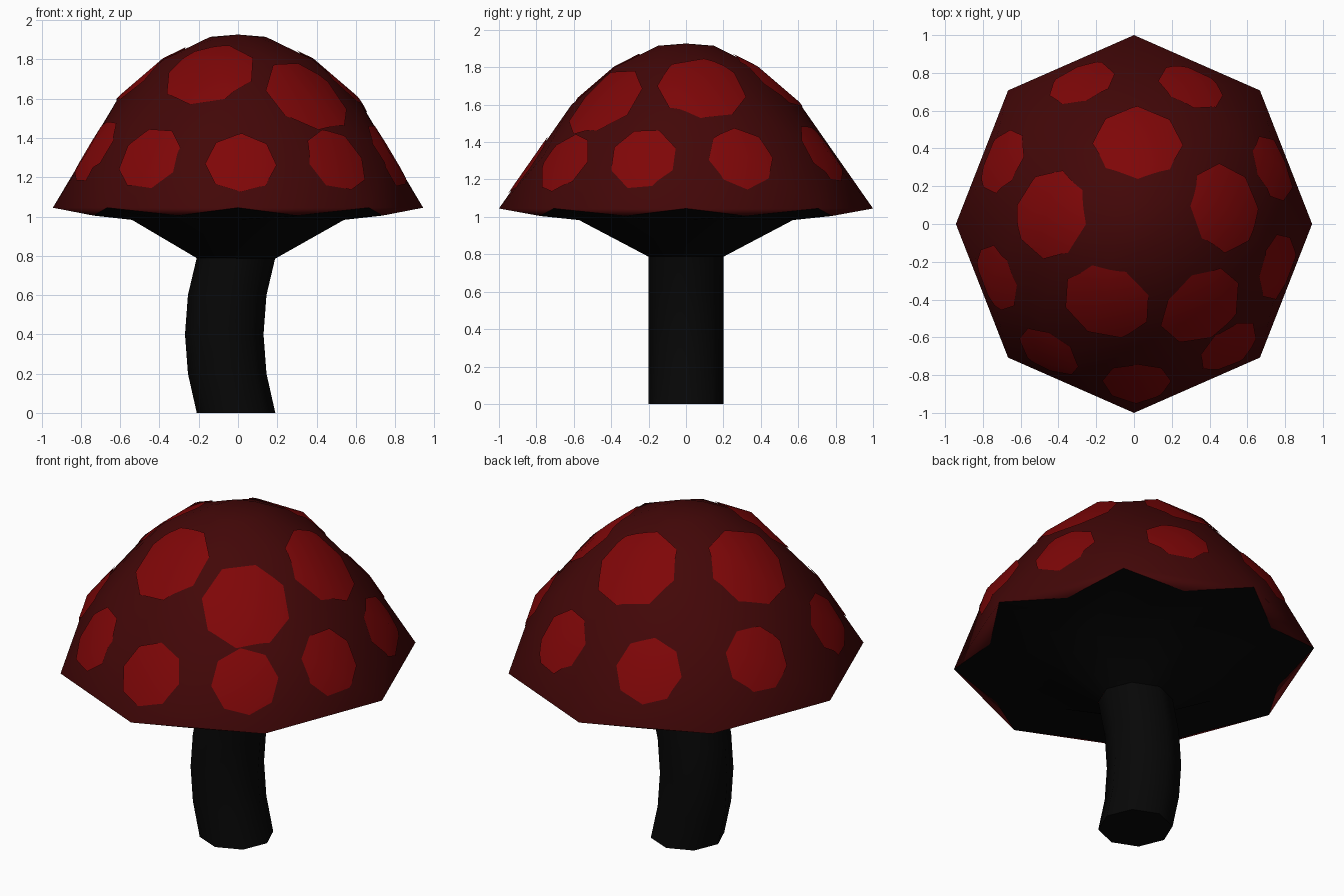
import bpy, bmesh, math, random
from mathutils import Vector
from mathutils.bvhtree import BVHTree
from mathutils.interpolate import poly_3d_calc

if "Cube" in bpy.data.objects:
    bpy.data.objects.remove(bpy.data.objects["Cube"])

random.seed(4)


def material(name, rgb):
    m = bpy.data.materials.new(name)
    m.diffuse_color = (*rgb, 1)
    m.use_nodes = True
    m.node_tree.nodes["Principled BSDF"].inputs["Base Color"].default_value = m.diffuse_color
    return m


DARK_RED = material("dark red", (0.055, 0.0021, 0.0023))
BRIGHT_RED = material("bright red", (0.212, 0.0019, 0.0023))
BLACK = material("black", (0.0021, 0.0021, 0.0021))


def add_object(name, verts, faces, mat):
    mesh = bpy.data.meshes.new(name)
    mesh.from_pydata(verts, [], faces)
    mesh.materials.append(mat)
    obj = bpy.data.objects.new(name, mesh)
    bpy.context.collection.objects.link(obj)
    return obj


def smooth(obj, degrees):
    bpy.ops.object.select_all(action='DESELECT')
    obj.select_set(True)
    bpy.context.view_layer.objects.active = obj
    bpy.ops.object.shade_smooth_by_angle(angle=math.radians(degrees))


def ring(rx, ry, z, cx=0.0, count=8, turn=0.0):
    """Regular ring of points; turn is in degrees."""
    angles = [math.tau * i / count + math.radians(turn) for i in range(count)]
    return [Vector((cx + rx * math.cos(a), ry * math.sin(a), z)) for a in angles]


def with_midpoints(pts, factor=1.0, z=None):
    """Octagon with a vertex added in each side, optionally pulled in and lowered."""
    out = []
    for i, p in enumerate(pts):
        m = (p + pts[(i + 1) % 8]) / 2
        m.x *= factor
        m.y *= factor
        if z is not None:
            m.z = z
        out += [p, m]
    return out


def skin(rings):
    """Join rings, lowest first, with quads facing outwards."""
    n = len(rings[0])
    verts = [v for r in rings for v in r]
    faces = [(k * n + i, k * n + (i + 1) % n, (k + 1) * n + (i + 1) % n, (k + 1) * n + i)
             for k in range(len(rings) - 1) for i in range(n)]
    return verts, faces


# Stem: bent octagonal tube
stem_path = [(0.0, -0.01), (0.2, -0.055), (0.4, -0.07), (0.6, -0.055), (0.79, -0.01)]
verts, faces = skin([ring(0.2, 0.2, z, cx) for z, cx in stem_path])
faces.append(tuple(reversed(range(8))))
smooth(add_object("stem", verts, faces, BLACK), 60)

# Underside of the cap: flares from the stem to the wavy rim
rim = ring(0.943, 1.0, 1.045)
wavy_rim = with_midpoints(rim, 0.915, 1.005)
verts, faces = skin([with_midpoints(ring(0.2, 0.2, 0.787, -0.008)),
                     with_midpoints(ring(0.54, 0.572, 0.983)), wavy_rim])
smooth(add_object("cap_underside", verts, faces, BLACK), 60)

# Cap dome: convex skin over staggered rings, open at the bottom
points = (rim + ring(0.823, 0.823, 1.33, turn=22.5)
          + ring(0.71, 0.71, 1.475, count=4, turn=45)
          + ring(0.612, 0.612, 1.60, count=4)
          + ring(0.41, 0.41, 1.80, turn=22.5)
          + ring(0.142, 0.15, 1.915) + [Vector((0, 0, 1.927))])
bm = bmesh.new()
dome_verts = [bm.verts.new(p) for p in points]
bmesh.ops.convex_hull(bm, input=dome_verts)
bmesh.ops.recalc_face_normals(bm, faces=bm.faces)
bm.normal_update()
bottom = [f for f in bm.faces if f.normal.z < -0.9]
bmesh.ops.delete(bm, geom=bottom, context='FACES_ONLY')
bmesh.ops.delete(bm, geom=[e for e in bm.edges if not e.link_faces], context='EDGES')
bmesh.ops.triangulate(bm, faces=bm.faces)
# Lip: small triangles curling in under each side of the rim
for i in range(8):
    mid = bm.verts.new(wavy_rim[2 * i + 1])
    bm.faces.new((dome_verts[i], mid, dome_verts[(i + 1) % 8]))
cap = add_object("cap", [], [], DARK_RED)
bm.to_mesh(cap.data)
bm.free()
cap.data.polygons.foreach_set("use_smooth", [True] * len(cap.data.polygons))
cap.data.update()

# Spots: thin eight-sided patches draped over the dome
tree = BVHTree.FromPolygons([v.co.copy() for v in cap.data.vertices],
                            [tuple(p.vertices) for p in cap.data.polygons])


def cap_normal(point, face):
    ids = cap.data.polygons[face].vertices
    w = poly_3d_calc([cap.data.vertices[i].co for i in ids], point)
    return sum((cap.data.vertices[i].normal * k for i, k in zip(ids, w)), Vector()).normalized()


def drape(point, direction):
    hit, flat, face, _ = tree.ray_cast(point + direction * 0.4, -direction)
    if hit is None:
        hit, flat, face, _ = tree.find_nearest(point)
    return hit + direction * 0.007, cap_normal(hit, face)


def add_spot(name, x, y, radius, rings=10, seg=48, sides=8):
    centre, n, face, _ = tree.ray_cast(Vector((x, y, 3)), Vector((0, 0, -1)))
    n = (n + Vector((centre.x, centre.y, centre.z - 0.8)).normalized()).normalized()
    u = n.orthogonal().normalized()
    v = n.cross(u)
    turn = random.uniform(0, math.tau)
    wedge = math.tau / sides
    pts = [drape(centre, n)]
    for k in range(1, rings + 1):
        for i in range(seg):
            t = math.tau * i / seg
            r = radius * k / rings * math.cos(wedge / 2) / math.cos(t % wedge - wedge / 2)
            pts.append(drape(centre + (u * math.cos(t + turn) + v * math.sin(t + turn)) * r, n))
    faces = [(0, 1 + i, 1 + (i + 1) % seg) for i in range(seg)]
    for k in range(rings - 1):
        a, b = 1 + k * seg, 1 + (k + 1) * seg
        faces += [(a + i, b + i, b + (i + 1) % seg, a + (i + 1) % seg) for i in range(seg)]
    obj = add_object(name, [p for p, _ in pts], faces, BRIGHT_RED)
    obj.data.polygons.foreach_set("use_smooth", [True] * len(faces))
    obj.data.normals_split_custom_set_from_vertices([m for _, m in pts])


upper = [(0.02, 0.44), (-0.45, 0.05), (0.49, 0.09), (-0.15, -0.43), (0.36, -0.44)]
lower = [(-0.28, 0.76), (0.31, 0.74), (-0.71, 0.34), (0.76, 0.30), (-0.75, -0.29),
         (0.77, -0.23), (-0.45, -0.68), (0.50, -0.65), (0.015, -0.84)]
for i, (x, y) in enumerate(upper):
    add_spot(f"upper_spot_{i + 1}", x, y, 0.24)
for i, (x, y) in enumerate(lower):
    add_spot(f"lower_spot_{i + 1}", x, y, 0.182)
